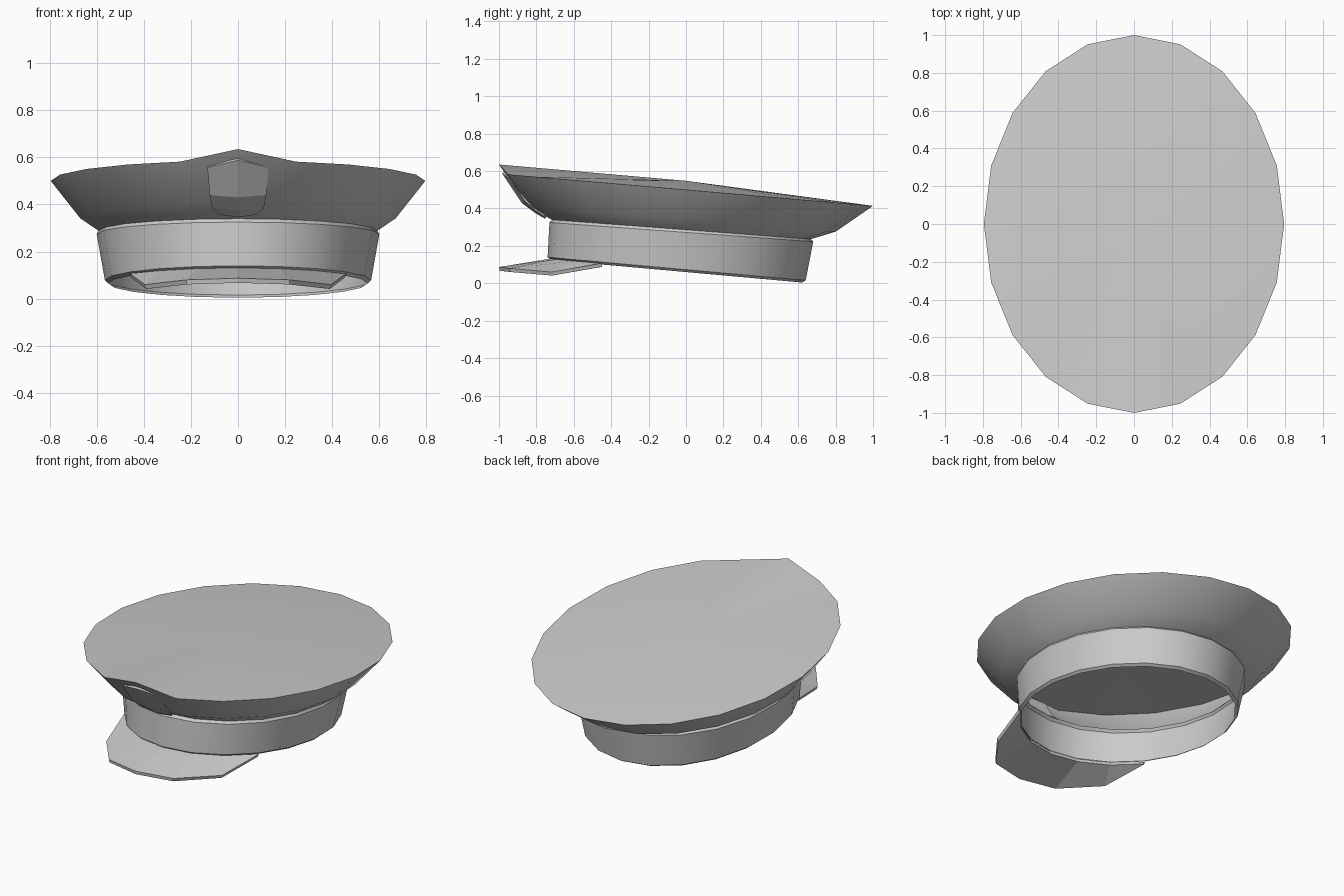
import bpy, bmesh
from math import sin, cos, pi, radians

cube = bpy.data.objects.get("Cube")
if cube:
    bpy.data.objects.remove(cube, do_unlink=True)

grey = bpy.data.materials.new("light grey")
grey.use_nodes = True
color = (0.6, 0.6, 0.6, 1)
grey.diffuse_color = color
grey.node_tree.nodes["Principled BSDF"].inputs["Base Color"].default_value = color

SIDES = 20


def finish(name, bm, smooth=True):
    mesh = bpy.data.meshes.new(name)
    bm.to_mesh(mesh)
    bm.free()
    mesh.materials.append(grey)
    obj = bpy.data.objects.new(name, mesh)
    bpy.context.collection.objects.link(obj)
    if smooth:
        bpy.ops.object.select_all(action='DESELECT')
        obj.select_set(True)
        bpy.context.view_layer.objects.active = obj
        bpy.ops.object.shade_smooth_by_angle(angle=radians(30))
    return obj


def ring(bm, rx, ry, cy, z, slope):
    """Tilted ellipse of vertices, starting at the front."""
    verts = []
    for i in range(SIDES):
        a = 2 * pi * i / SIDES
        y = cy - ry * cos(a)
        verts.append(bm.verts.new((rx * sin(a), y, z - slope * y)))
    return verts


def bridge(bm, low, high, closed=True):
    n = len(low)
    for i in range(n if closed else n - 1):
        j = (i + 1) % n
        bm.faces.new((low[i], low[j], high[j], high[i]))


# Flared crown with a raised front peak and a shallow conical top
bm = bmesh.new()
rings = [ring(bm, 0.59, 0.69, -0.025, 0.285, 0.075),
         ring(bm, 0.67, 0.82, -0.02, 0.34, 0.08),
         ring(bm, 0.795, 1.0, 0, 0.50, 0.086)]
rings[2][0].co.z = 0.635
for low, high in zip(rings, rings[1:]):
    bridge(bm, low, high)
center = bm.verts.new((0, 0, 0.548))
for i in range(SIDES):
    bm.faces.new((rings[2][i], rings[2][(i + 1) % SIDES], center))
finish("crown", bm)

# Open head band with a narrow lip at the bottom and a shoulder at the top
bm = bmesh.new()
rings = [ring(bm, 0.55, 0.67, -0.05, 0.06, 0.09),
         ring(bm, 0.565, 0.69, -0.05, 0.073, 0.09),
         ring(bm, 0.60, 0.705, -0.025, 0.272, 0.073),
         ring(bm, 0.59, 0.69, -0.025, 0.288, 0.075)]
for low, high in zip(rings, rings[1:]):
    bridge(bm, low, high)
finish("head_band", bm)

# Visor: outer edge mirrored from one half, inner edge follows the band
half = [(0.46, -0.455, 0.107), (0.395, -0.72, 0.06),
        (0.22, -0.945, 0.08)]
outer = [(-x, y, z) for x, y, z in half] + [(0, -1, 0.087)] + half[::-1]
bm = bmesh.new()
outer_v = [bm.verts.new(p) for p in outer]
inner_v = []
for i in range(len(outer)):
    a = radians(54) * (i / 3 - 1)
    y = -0.06 - 0.67 * cos(a)
    inner_v.append(bm.verts.new((0.56 * sin(a), y, 0.065 - 0.09 * y)))
bridge(bm, outer_v, inner_v, closed=False)
visor = finish("visor", bm, smooth=False)
solid = visor.modifiers.new("thickness", 'SOLIDIFY')
solid.thickness = 0.02
solid.offset = -1

# Shield plate lying on the front of the crown
def front_y(x, z):
    if z < 0.41:
        y = -0.73 - (z - 0.34) / 0.07 * 0.12
    else:
        y = -0.85 - (z - 0.41) / 0.225 * 0.15
    return y + 0.19 * abs(x) - 0.015


bm = bmesh.new()
rows = []
for width, mid_z, edge_z in [(0.08, 0.345, 0.357), (0.11, 0.375, 0.385),
                             (0.12, 0.43, 0.44), (0.13, 0.588, 0.557)]:
    rows.append([bm.verts.new((x, front_y(x, z), z)) for x, z in
                 ((-width, edge_z), (0, mid_z), (width, edge_z))])
for low, high in zip(rows, rows[1:]):
    bridge(bm, low, high, closed=False)
shield = finish("front_shield", bm, smooth=False)
solid = shield.modifiers.new("thickness", 'SOLIDIFY')
solid.thickness = 0.02
solid.offset = -1
